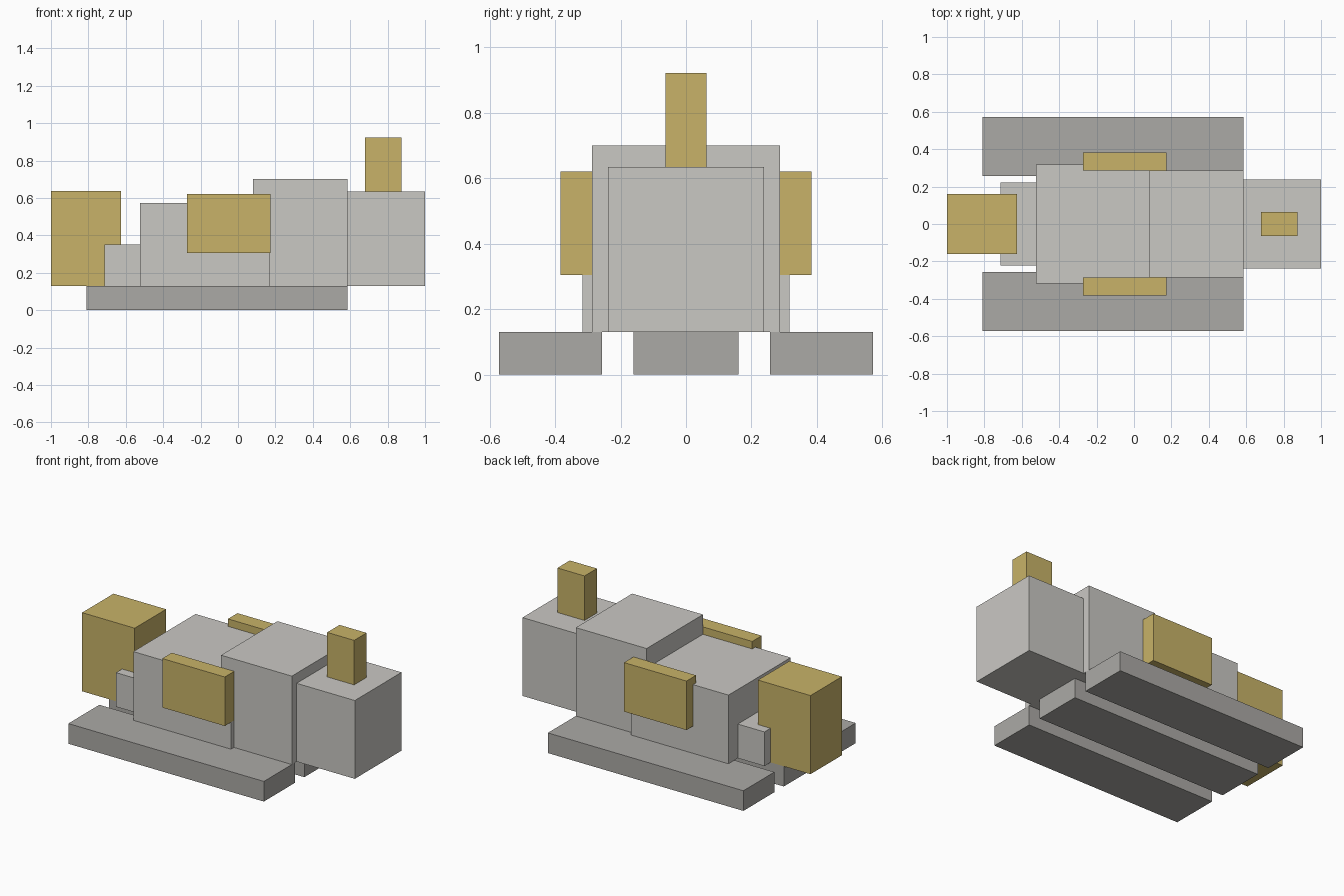
import bpy
import bmesh
from mathutils import Vector

cube = bpy.data.objects.get("Cube")
if cube:
    bpy.data.objects.remove(cube, do_unlink=True)


def material(name, rgb):
    mat = bpy.data.materials.new(name)
    mat.use_nodes = True
    mat.diffuse_color = (*rgb, 1)
    bsdf = next(n for n in mat.node_tree.nodes if n.type == "BSDF_PRINCIPLED")
    bsdf.inputs["Base Color"].default_value = (*rgb, 1)
    return mat


light_grey = material("light_grey", (0.59, 0.58, 0.55))
dark_grey = material("dark_grey", (0.41, 0.40, 0.38))
gold = material("gold", (0.58, 0.45, 0.14))


def box(name, mat, x, y, z):
    """Box spanning the given (low, high) range on each axis."""
    low, high = (Vector(corner) for corner in zip(x, y, z))
    bm = bmesh.new()
    bmesh.ops.create_cube(bm, size=1)
    bmesh.ops.scale(bm, vec=high - low, verts=bm.verts)
    mesh = bpy.data.meshes.new(name)
    bm.to_mesh(mesh)
    bm.free()
    mesh.materials.append(mat)
    obj = bpy.data.objects.new(name, mesh)
    obj.location = (low + high) / 2
    bpy.context.collection.objects.link(obj)
    return obj


def centred(name, mat, x, half_width, z):
    return box(name, mat, x, (-half_width, half_width), z)


deck = 0.13

# Three parallel runners under the body
runner_x = (-0.81, 0.585)
centred("middle_runner", dark_grey, runner_x, 0.16, (0, deck))
box("front_runner", dark_grey, runner_x, (-0.572, -0.256), (0, deck))
box("back_runner", dark_grey, runner_x, (0.256, 0.572), (0, deck))

# Stepped body blocks along the length
centred("end_block", light_grey, (0.585, 1), 0.238, (deck, 0.635))
centred("tall_block", light_grey, (0.08, 0.585), 0.287, (deck, 0.70))
centred("wide_block", light_grey, (-0.525, 0.172), 0.317, (deck, 0.573))
centred("low_block", light_grey, (-0.715, -0.525), 0.222, (deck, 0.35))

# Gold tail block, top post and side plates
centred("tail_block", gold, (-1, -0.625), 0.16, (deck, 0.637))
centred("top_post", gold, (0.68, 0.873), 0.063, (0.635, 0.922))
plate_x, plate_z = (-0.272, 0.174), (0.305, 0.621)
box("front_side_plate", gold, plate_x, (-0.383, -0.286), plate_z)
box("back_side_plate", gold, plate_x, (0.286, 0.383), plate_z)
